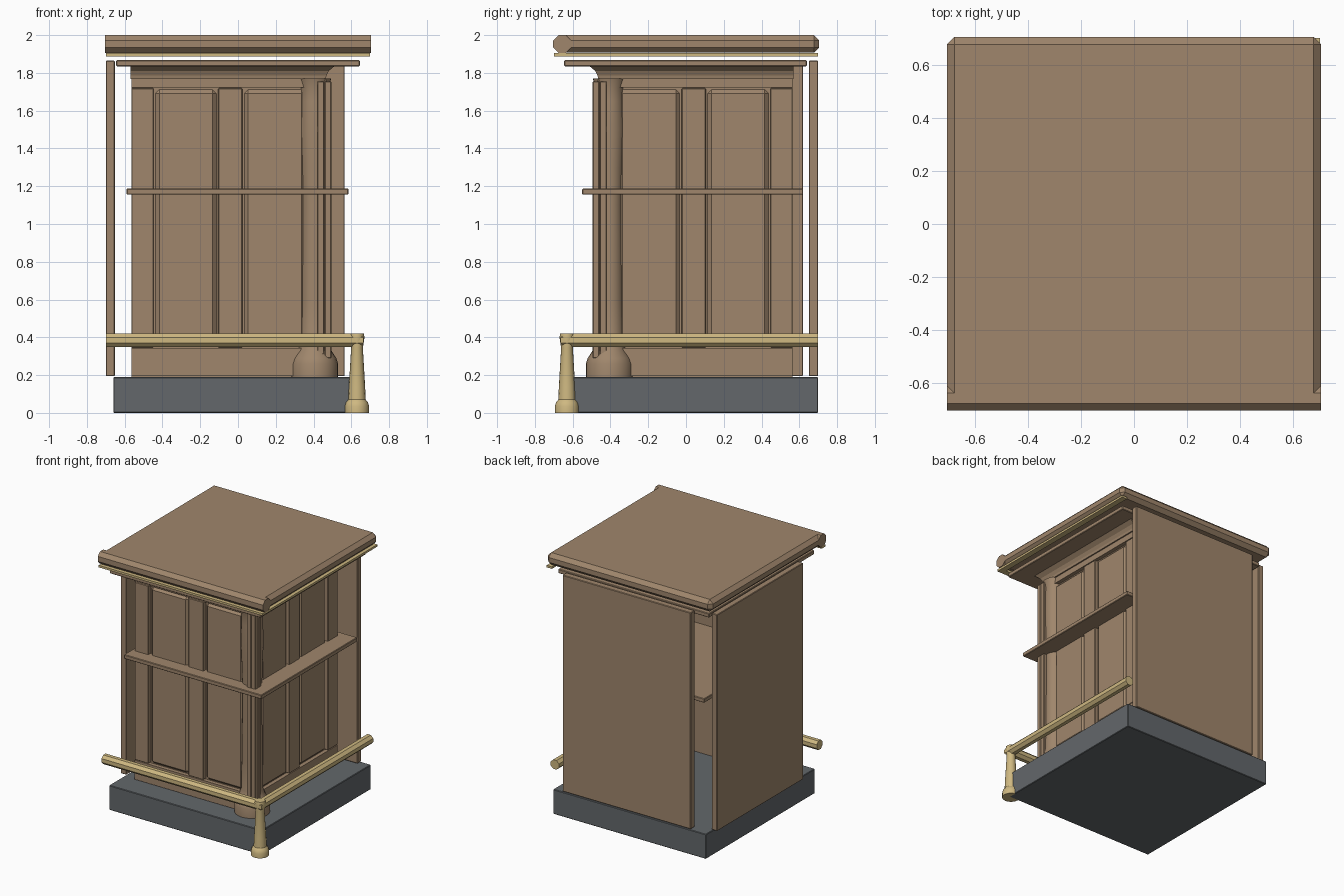
import bpy, bmesh, math
from mathutils import Matrix, Vector

cube = bpy.data.objects.get("Cube")
if cube:
    bpy.data.objects.remove(cube, do_unlink=True)


def material(name, rgb):
    m = bpy.data.materials.new(name)
    m.use_nodes = True
    m.diffuse_color = (*rgb, 1)
    m.node_tree.nodes["Principled BSDF"].inputs["Base Color"].default_value = (*rgb, 1)
    return m


WOOD = material("brown wood", (0.35, 0.24, 0.15))
BRASS = material("pale brass", (0.62, 0.48, 0.22))
STONE = material("dark stone", (0.125, 0.137, 0.146))


def finish(name, bm, mat, bevel=0, smooth=False):
    bmesh.ops.recalc_face_normals(bm, faces=bm.faces)
    me = bpy.data.meshes.new(name)
    bm.to_mesh(me)
    bm.free()
    me.materials.append(mat)
    ob = bpy.data.objects.new(name, me)
    bpy.context.collection.objects.link(ob)
    if bevel:
        mod = ob.modifiers.new("edge_bevel", "BEVEL")
        mod.width = bevel
        mod.segments = 1
    if smooth:
        bpy.ops.object.select_all(action="DESELECT")
        ob.select_set(True)
        bpy.context.view_layer.objects.active = ob
        bpy.ops.object.shade_smooth_by_angle(angle=math.radians(35))
    return ob


def box(name, x, y, z, mat=WOOD, bevel=0.004):
    """Box from (min, max) pairs."""
    bm = bmesh.new()
    bmesh.ops.create_cube(bm, size=1)
    for v in bm.verts:
        v.co = Vector([(a + b) / 2 + c * (b - a) for (a, b), c in zip((x, y, z), v.co)])
    return finish(name, bm, mat, bevel)


def both_walls(name, x, y, z, bevel=0.004):
    """Box on the front wall and its twin on the side wall."""
    box("front_" + name, x, y, z, WOOD, bevel)
    box("side_" + name, (-y[1], -y[0]), (-x[1], -x[0]), z, WOOD, bevel)


def sweep(name, profile, end, mat=WOOD):
    """Sweep a closed (outward, z) profile along the front, round the corner, along the side."""
    bm = bmesh.new()
    rings = [[bm.verts.new(p) for p in ring] for ring in (
        [(-end, -d, z) for d, z in profile],
        [(d, -d, z) for d, z in profile],
        [(d, end, z) for d, z in profile])]
    n = len(profile)
    for a, b in zip(rings, rings[1:]):
        for i in range(n):
            j = (i + 1) % n
            bm.faces.new((a[i], a[j], b[j], b[i]))
    bm.faces.new(rings[0])
    bm.faces.new(rings[-1])
    return finish(name, bm, mat)


def rect(d0, d1, z0, z1):
    return [(d0, z0), (d1, z0), (d1, z1), (d0, z1)]


def octagon(d, z, apothem):
    r = apothem / math.cos(math.pi / 8)
    angles = [math.pi / 8 + k * math.pi / 4 for k in range(8)]
    return [(d + r * math.cos(a), z + r * math.sin(a)) for a in angles]


def lathe(name, x, y, profile, mat, sides=24):
    """Turn a (radius, z) profile about a vertical axis."""
    bm = bmesh.new()
    rings = []
    for r, z in profile:
        angles = [2 * math.pi * k / sides for k in range(sides)]
        rings.append([bm.verts.new((x + r * math.cos(a), y + r * math.sin(a), z)) for a in angles])
    for a, b in zip(rings, rings[1:]):
        for i in range(sides):
            j = (i + 1) % sides
            bm.faces.new((a[i], a[j], b[j], b[i]))
    bm.faces.new(rings[0])
    bm.faces.new(rings[-1])
    return finish(name, bm, mat, smooth=True)


# Plinth
box("plinth", (-0.66, 0.645), (-0.63, 0.70), (0, 0.19), STONE)

# Counter top with a rolled front edge
box("counter_top", (-0.705, 0.705), (-0.69, 0.705), (1.907, 2.0), WOOD, 0.028)
bm = bmesh.new()
bmesh.ops.create_cone(bm, cap_ends=True, segments=8, depth=1.41,
                      radius1=0.047 / math.cos(math.pi / 8), radius2=0.047 / math.cos(math.pi / 8),
                      matrix=Matrix.Translation((0, -0.656, 1.953))
                      @ Matrix.Rotation(math.pi / 2, 4, "Y")
                      @ Matrix.Rotation(math.pi / 8, 4, "Z"))
finish("counter_nosing", bm, WOOD)
sweep("brass_trim", rect(0.655, 0.70, 1.888, 1.904), 0.70, BRASS)

# Cornice board, crown moulding and ledge
box("cornice_board", (-0.645, 0.645), (-0.645, 0.64), (1.835, 1.867))
crown = [(0.39, 1.767), (0.465, 1.767), (0.468, 1.785), (0.48, 1.81), (0.51, 1.835), (0.39, 1.835)]
sweep("crown_moulding", crown, 0.57)
box("middle_shelf", (-0.59, 0.585), (-0.55, 0.62), (1.155, 1.187))

# Back and left-hand boards
box("back_board", (-0.53, 0.565), (0.65, 0.70), (0.195, 1.865))
box("end_board", (-0.70, -0.652), (-0.43, 0.62), (0.195, 1.865))

# Panelled walls
sweep("wall_core", rect(0.385, 0.425, 0.19, 1.80), 0.565)
sweep("bottom_rail", rect(0.40, 0.455, 0.195, 0.343), 0.565)
sweep("top_rail", rect(0.40, 0.455, 1.722, 1.77), 0.565)
for i, (a, b) in enumerate([(-0.565, -0.447), (-0.105, 0.023), (0.36, 0.455)]):
    both_walls(f"stile_{i + 1}", (a, b), (-0.455, -0.40), (0.346, 1.719))
for i, (a, b) in enumerate([(-0.436, -0.115), (0.034, 0.355)]):
    both_walls(f"panel_{i + 1}", (a, b), (-0.447, -0.39), (0.35, 1.712), 0.02)

# Corner column and the beaded post in front of it
lathe("corner_column", 0.405, -0.405,
      [(0.125, 0.19), (0.125, 0.26), (0.115, 0.29), (0.09, 0.33), (0.077, 0.37), (0.073, 0.6),
       (0.068, 1.1), (0.072, 1.3), (0.08, 1.5), (0.076, 1.65), (0.075, 1.72), (0.088, 1.77)], WOOD)
box("corner_post", (0.41, 0.47), (-0.47, -0.41), (0.29, 1.77))
for i, (x, y) in enumerate([(0.438, -0.477), (0.477, -0.477), (0.477, -0.438)]):
    box(f"post_bead_{i + 1}", (x - 0.018, x + 0.018), (y - 0.018, y + 0.018), (0.29, 1.755))

# Foot rail and its turned post
sweep("foot_rail", octagon(0.63, 0.384, 0.035), 0.70, BRASS)
lathe("foot_rail_post", 0.63, -0.63,
      [(0.064, 0), (0.064, 0.035), (0.058, 0.055), (0.046, 0.07), (0.043, 0.14),
       (0.031, 0.345), (0.04, 0.40), (0.036, 0.42)], BRASS, 16)
